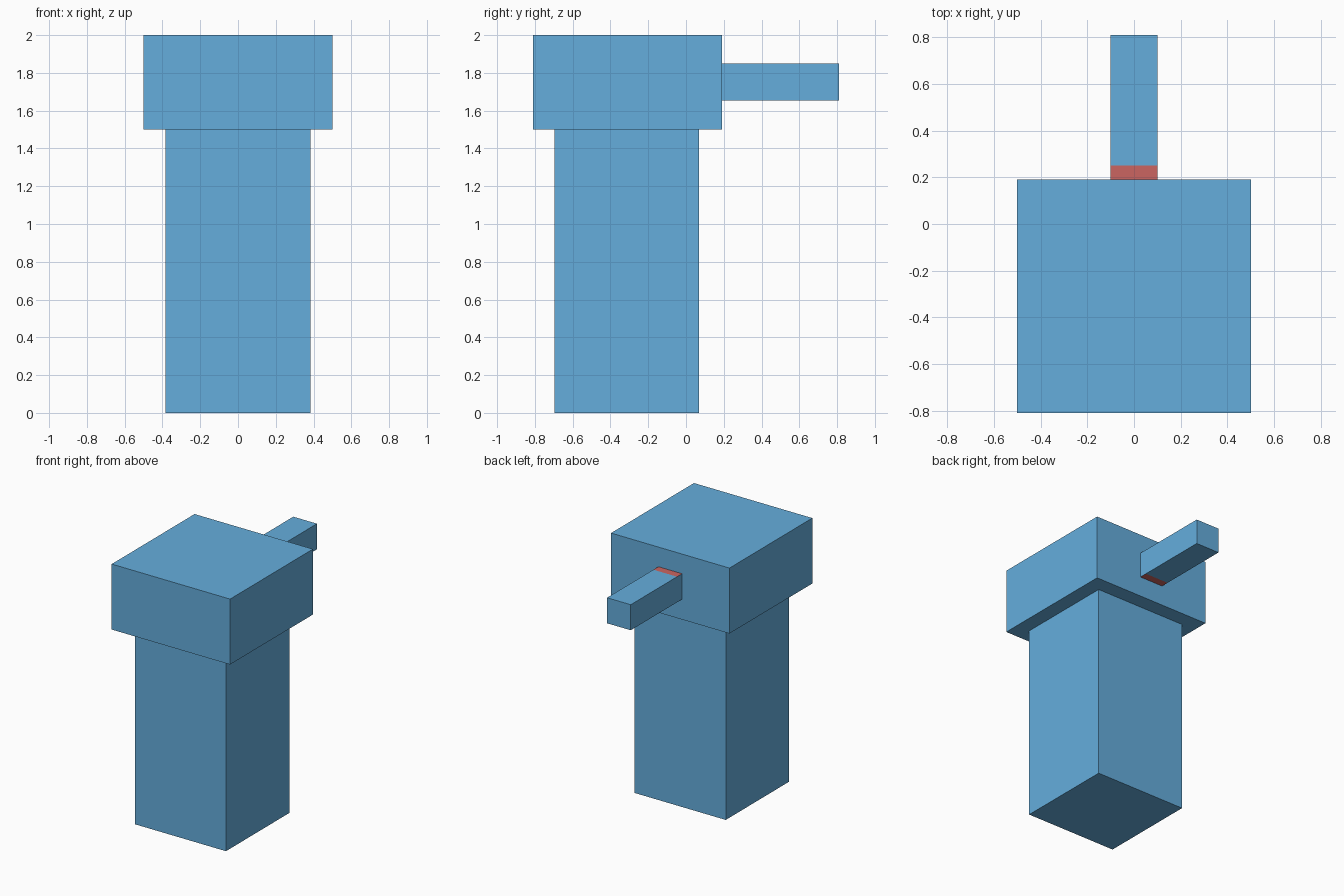
import bpy

if "Cube" in bpy.data.objects:
    bpy.data.objects.remove(bpy.data.objects["Cube"])


def material(name, rgb):
    mat = bpy.data.materials.new(name)
    mat.diffuse_color = (*rgb, 1)
    mat.use_nodes = True
    mat.node_tree.nodes["Principled BSDF"].inputs["Base Color"].default_value = mat.diffuse_color
    return mat


def box(name, x, y, z, *mats):
    """Add a box from its (min, max) extents on each axis."""
    spans = (x, y, z)
    bpy.ops.mesh.primitive_cube_add(size=1, location=[(a + b) / 2 for a, b in spans])
    ob = bpy.context.object
    ob.name = name
    ob.scale = [b - a for a, b in spans]
    bpy.ops.object.transform_apply(location=False, rotation=False, scale=True)
    for mat in mats:
        ob.data.materials.append(mat)
    return ob


blue = material("blue", (0.13, 0.42, 0.72))
red = material("red", (0.6, 0.13, 0.12))

# Tall square post with a wider block on top
box("post", (-0.385, 0.385), (-0.695, 0.07), (0, 1.5), blue)
box("head_block", (-0.5, 0.5), (-0.81, 0.19), (1.5, 2), blue)

# Bar sticking out of the back of the head
bar_x, bar_z = (-0.1, 0.1), (1.655, 1.85)
box("rear_bar", bar_x, (0.25, 0.81), bar_z, blue)

# Short root of the bar, marked red above and below
root = box("rear_bar_root", bar_x, (0.19, 0.25), bar_z, blue, red)
for face in root.data.polygons:
    if abs(face.normal.z) > 0.5:
        face.material_index = 1
